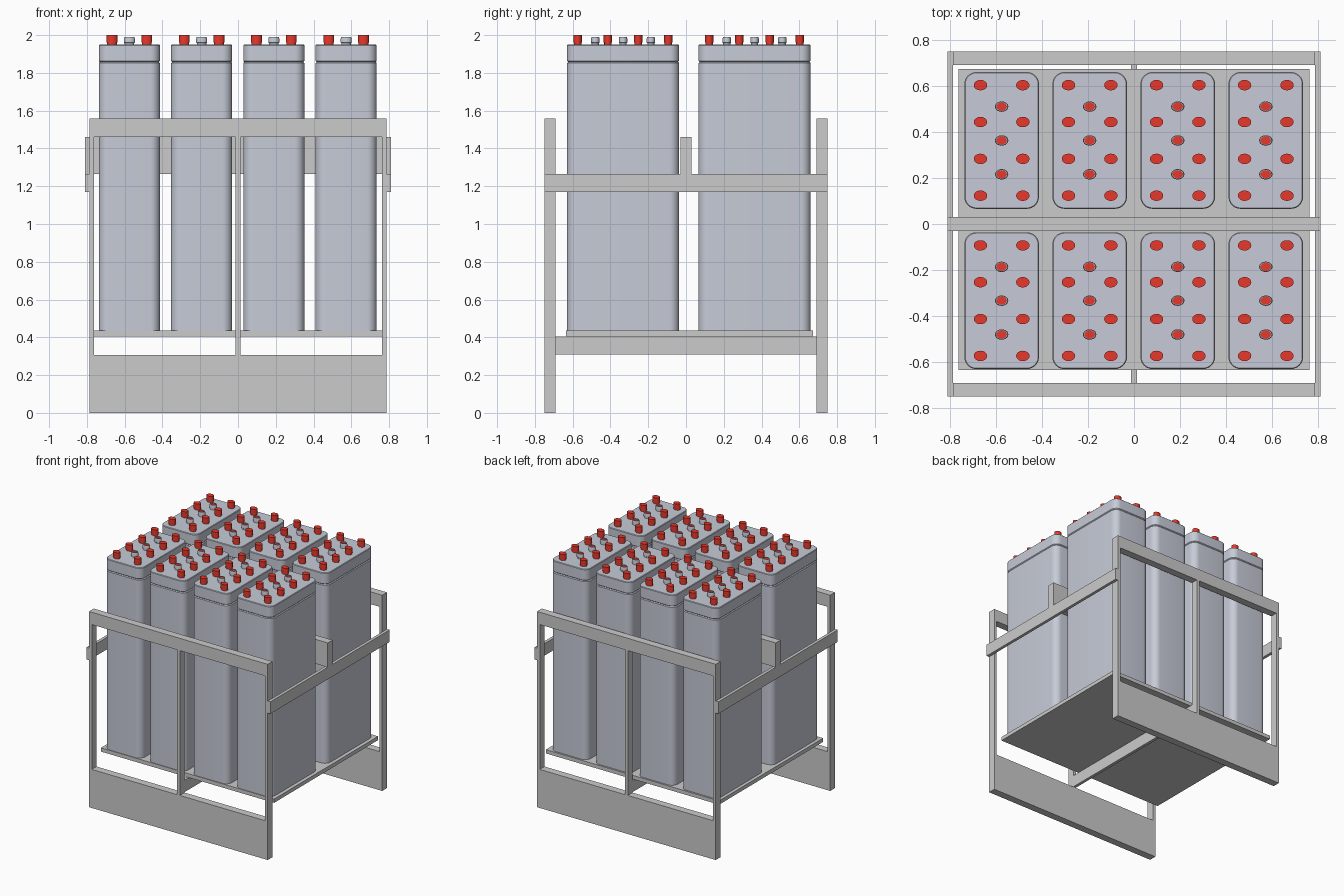
import bpy, bmesh, math

if "Cube" in bpy.data.objects:
    bpy.data.objects.remove(bpy.data.objects["Cube"])


def material(name, rgb):
    m = bpy.data.materials.new(name)
    m.diffuse_color = (*rgb, 1)
    m.use_nodes = True
    m.node_tree.nodes["Principled BSDF"].inputs["Base Color"].default_value = m.diffuse_color
    return m


BLUE_GREY = material("case_blue_grey", (0.57, 0.6, 0.68))
RED = material("terminal_red", (0.8, 0.04, 0.025))


def place(name, mesh, loc=(0, 0, 0)):
    ob = bpy.data.objects.new(name, mesh)
    ob.location = loc
    bpy.context.collection.objects.link(ob)
    return ob


def box(name, x0, x1, y0, y1, z0, z1):
    """Box given by its limits."""
    bm = bmesh.new()
    bmesh.ops.create_cube(bm, size=1)
    for v in bm.verts:
        v.co = (x1 if v.co.x > 0 else x0, y1 if v.co.y > 0 else y0, z1 if v.co.z > 0 else z0)
    me = bpy.data.meshes.new(name)
    bm.to_mesh(me)
    bm.free()
    return place(name, me)


def loft(name, rings, mat):
    """Skin a stack of equal-count rings and cap both ends."""
    bm = bmesh.new()
    loops = [[bm.verts.new(p) for p in r] for r in rings]
    n = len(loops[0])
    for a, b in zip(loops, loops[1:]):
        for i in range(n):
            j = (i + 1) % n
            bm.faces.new((a[i], a[j], b[j], b[i]))
    bm.faces.new(loops[0][::-1])
    bm.faces.new(loops[-1])
    for f in bm.faces:
        f.smooth = True
    me = bpy.data.meshes.new(name)
    bm.to_mesh(me)
    bm.free()
    me.set_sharp_from_angle(angle=math.radians(30))
    me.materials.append(mat)
    return me


def rounded_ring(hx, hy, r, z, seg=8):
    pts = []
    for k, (sx, sy) in enumerate(((1, 1), (-1, 1), (-1, -1), (1, -1))):
        for i in range(seg + 1):
            a = math.pi / 2 * (k + i / seg)
            pts.append((sx * (hx - r) + r * math.cos(a), sy * (hy - r) + r * math.sin(a), z))
    return pts


def oval_ring(s, z, n=24):
    """Terminals are slightly oval: wider in x than in y."""
    return [(0.029 * s * math.cos(2 * math.pi * i / n),
             0.0225 * s * math.sin(2 * math.pi * i / n), z) for i in range(n)]


def case_mesh(name, layers):
    return loft(name, [rounded_ring(0.162 - d, 0.297 - d, 0.052 - d, z) for d, z in layers], BLUE_GREY)


# Shared battery meshes
body = case_mesh("cell_body", [(0, 0.435), (0, 1.852), (0.006, 1.858)])
lid = case_mesh("cell_lid", [(0.006, 1.858), (0, 1.864), (0, 1.946), (0.004, 1.95)])
terminal = loft("terminal", [oval_ring(s, z) for s, z in
                             ((0.88, 1.95), (0.88, 1.96), (1, 1.96), (1, 2.0))], RED)
vent = loft("vent_cap", [oval_ring(s, z) for s, z in
                         ((0.85, 1.95), (0.85, 1.958), (1, 1.96), (1, 1.98), (0.9, 1.99),
                          (0.78, 1.99), (0.78, 1.982))], BLUE_GREY)
plug = loft("vent_plug", [oval_ring(s, z) for s, z in ((0.78, 1.978), (0.78, 1.985))], RED)

# Eight cells in two rows of four
for row, cy in (("front", -0.333), ("back", 0.363)):
    for c in range(4):
        cx = -0.575 + 0.3825 * c
        tag = f"{row}_{c + 1}"
        place(f"cell_body_{tag}", body, (cx, cy, 0))
        place(f"cell_lid_{tag}", lid, (cx, cy, 0))
        for i in range(4):
            for sx in (-1, 1):
                place(f"terminal_{tag}", terminal, (cx + sx * 0.092, cy + 0.16 * (i - 1.5), 0))
        for i in (-1, 0, 1):
            place(f"vent_cap_{tag}", vent, (cx, cy + 0.147 * i, 0))
            place(f"vent_plug_{tag}", plug, (cx, cy + 0.147 * i, 0))

# Front and back frames
for side, y0, y1 in (("front", -0.75, -0.69), ("back", 0.69, 0.75)):
    box(f"{side}_kick_panel", -0.787, 0.787, y0, y1, 0, 0.307)
    box(f"{side}_top_rail", -0.787, 0.787, y0, y1, 1.46, 1.558)
    for n, a, b in (("left", -0.787, -0.763), ("middle", -0.013, 0.013), ("right", 0.763, 0.787)):
        box(f"{side}_{n}_post", a, b, y0, y1, 0.307, 1.46)

# Side rails, centre rail, tray and the beam beneath it
box("left_side_rail", -0.811, -0.787, -0.75, 0.75, 1.17, 1.266)
box("right_side_rail", 0.787, 0.811, -0.75, 0.75, 1.17, 1.266)
box("centre_rail", -0.811, 0.811, -0.03, 0.03, 1.266, 1.46)
box("tray", -0.763, 0.763, -0.635, 0.673, 0.405, 0.435)
box("tray_beam", -0.012, 0.012, -0.69, 0.69, 0.31, 0.405)
